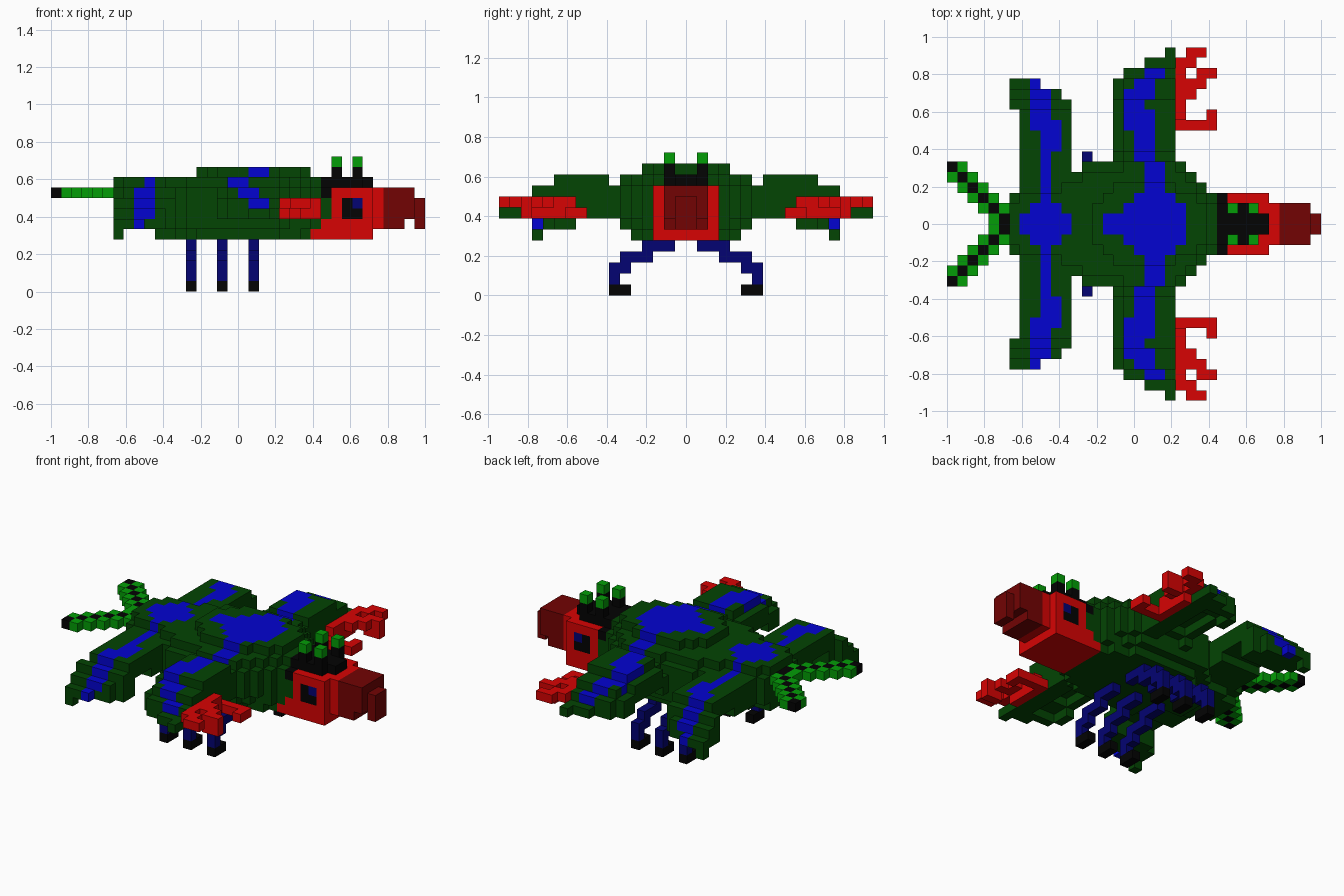
import bpy, bmesh
from mathutils import Vector

cube = bpy.data.objects.get("Cube")
if cube:
    bpy.data.objects.remove(cube, do_unlink=True)

U = 1 / 18  # edge of one block
COLOURS = {
    "dark_green": (0.001, 0.058, 0.001),
    "bright_green": (0.001, 0.34, 0.002),
    "red": (0.68, 0.001, 0.001),
    "dark_red": (0.17, 0.001, 0.001),
    "black": (0.001, 0.001, 0.001),
    "blue": (0.001, 0.001, 0.64),
    "navy": (0.001, 0.001, 0.17),
}
NAMES = list(COLOURS)
mats = []
for name, rgb in COLOURS.items():
    m = bpy.data.materials.new(name)
    m.use_nodes = True
    m.diffuse_color = (*rgb, 1)
    bsdf = m.node_tree.nodes["Principled BSDF"]
    bsdf.inputs["Base Color"].default_value = (*rgb, 1)
    bsdf.inputs["Roughness"].default_value = 0.9
    mats.append(m)

cells = {}  # (i, j, k) -> [part, colour]; the first part to claim a block keeps it


def add(part, colour, i, j, k):
    """Fill inclusive block ranges on the +y half and mirror them to -y."""
    for a in range(i[0], i[1] + 1):
        for b in range(j[0], j[1] + 1):
            for c in range(k[0], k[1] + 1):
                for s, side in ((b, "far"), (-1 - b, "near")):
                    cells.setdefault((a, s, c), [part.replace("*", side), colour])


# head: eyes, crest, antennae, skull and beak
add("eye_*", "navy", (29, 29), (2, 2), (8, 8))
add("eye_*", "black", (28, 29), (2, 2), (7, 8))
for i in (27, 29):
    add("antennae_*", "black", (i, i), (1, 1), (11, 11))
    add("antennae_*", "bright_green", (i, i), (1, 1), (12, 12))
add("crest", "black", (26, 29), (0, 1), (10, 10))
add("crest", "black", (30, 30), (0, 0), (10, 10))
add("crest", "black", (26, 26), (0, 2), (9, 9))
for k, start in zip(range(5, 10), (25, 26, 27, 27, 27)):
    add("head", "red", (start, 30), (0, 2), (k, k))
add("head", "red", (31, 31), (0, 1), (6, 9))
add("beak", "dark_red", (32, 33), (0, 1), (6, 9))
add("beak", "dark_red", (34, 34), (0, 1), (7, 9))
add("beak", "dark_red", (35, 35), (0, 0), (6, 8))

# forked tail: black diagonal edged with bright green
for n in range(6):
    j = 5 - n
    add("tail_*", "black", (n, n), (j, j), (9, 9))
    if n < 5:
        add("tail_*", "bright_green", (n + 1, n + 1), (j, j), (9, 9))
    if n > 0:
        add("tail_*", "bright_green", (n - 1, n - 1), (j, j), (9, 9))

# three pairs of bent legs with black feet
for n, i in enumerate((13, 16, 19)):
    part = ("rear", "middle", "front")[n] + "_leg_*"
    add(part, "black", (i, i), (5, 6), (0, 0))
    for j, k in (((6, 6), 1), ((5, 6), 2), ((3, 5), 3), ((1, 3), 4)):
        add(part, "navy", (i, i), j, (k, k))

# claws on the front wing tips
add("claw_*", "red", (22, 22), (12, 15), (8, 8))
add("claw_*", "red", (22, 22), (9, 13), (7, 7))
add("claw_*", "red", (22, 22), (10, 11), (8, 8))
add("claw_*", "red", (23, 24), (16, 16), (8, 8))
add("claw_*", "red", (23, 23), (15, 15), (8, 8))
add("claw_*", "red", (23, 24), (13, 13), (8, 8))
add("claw_*", "red", (23, 23), (12, 12), (8, 8))
add("claw_*", "red", (24, 25), (14, 14), (7, 8))
add("claw_*", "red", (23, 25), (9, 9), (7, 7))
add("claw_*", "red", (25, 25), (10, 10), (7, 7))

# front wings: a thin arch, deeper in front and one block lower behind
front_top = {6: 9, 12: 9, 13: 9, 14: 8, 15: 7, 16: 7}
front_start = {14: 17, 15: 19, 16: 21}
for j in range(5, 17):
    top = front_top.get(j, 10)
    first = front_start.get(j, 17)
    add("front_wing_*", "dark_green", (first, 21), (j, j), (max(7, top - 1), top))
    add("front_wing_*", "dark_green", (max(first, 20), 21), (j, j), (7, top))
    if j < 14:
        add("front_wing_*", "dark_green", (16, 16), (j, j), (top - 2, top - 1))

# rear wings, stepping down to a lower tip
rear_top = {11: 8, 12: 7, 13: 6}
rear_span = {11: (6, 11), 12: (6, 10), 13: (6, 8)}
for j in range(3, 14):
    add("rear_wing_*", "dark_green", rear_span.get(j, (7, 11)), (j, j),
        (6 if j > 9 else 8 if j > 6 else 7, rear_top.get(j, 9)))
add("rear_wing_*", "dark_green", (6, 6), (13, 13), (5, 5))

# body: first station of each layer and the half widths from there forward
MIDDLE = (6, [3, 3, 3, 3, 4, 4, 5] + [6] * 10 + [5, 4, 3, 3])
LAYERS = {
    5: (10, [2, 2, 3, 4] + [5] * 8 + [4, 4, 3, 3]),
    6: (6, [2, 2, 3, 3, 3, 4, 5] + [6] * 9 + [5, 4, 4, 3, 3]),
    7: MIDDLE, 8: MIDDLE, 9: MIDDLE,
    10: (6, [2, 3, 3, 3, 3, 4, 4] + [5] * 10 + [4, 3, 2]),
    11: (14, [2, 3, 4, 4, 4, 4, 4, 4, 3, 3, 2]),
}
for k, (first, widths) in LAYERS.items():
    for i, w in enumerate(widths, first):
        add("body", "dark_green", (i, i), (0, w - 1), (k, k))

# blue back markings: (first i, last i, first j, last j), on topmost blocks only
MARKINGS = [(15, 22, 0, 0), (17, 22, 1, 1), (18, 21, 2, 2), (19, 20, 3, 3),
            (19, 20, 4, 5), (18, 19, 6, 8), (17, 19, 9, 10), (17, 18, 11, 11),
            (17, 19, 12, 12), (18, 19, 13, 13), (19, 20, 14, 14),
            (7, 11, 0, 0), (8, 10, 1, 1), (9, 9, 2, 6), (9, 10, 7, 8),
            (8, 10, 9, 9), (8, 9, 10, 12), (8, 8, 13, 13)]
for i0, i1, j0, j1 in MARKINGS:
    for i in range(i0, i1 + 1):
        for j in range(j0, j1 + 1):
            for s in (j, -1 - j):
                top = max(k for k in range(13) if (i, s, k) in cells)
                cells[i, s, top][1] = "blue"


def build(part):
    """Make one object from the exposed sides of a part's blocks."""
    bm = bmesh.new()
    verts = {}
    for c, (owner, colour) in cells.items():
        if owner != part:
            continue
        for axis in range(3):
            for sign in (-1, 1):
                n = list(c)
                n[axis] += sign
                if tuple(n) in cells:
                    continue
                a, b = (axis + 1) % 3, (axis + 2) % 3
                quad = []
                for da, db in ((0, 0), (1, 0), (1, 1), (0, 1))[::sign]:
                    p = list(c)
                    p[axis] += sign > 0
                    p[a] += da
                    p[b] += db
                    p = tuple(p)
                    if p not in verts:
                        verts[p] = bm.verts.new(Vector((p[0] - 18, p[1], p[2])) * U)
                    quad.append(verts[p])
                bm.faces.new(quad).material_index = NAMES.index(colour)
    mesh = bpy.data.meshes.new(part)
    bm.to_mesh(mesh)
    bm.free()
    for m in mats:
        mesh.materials.append(m)
    bpy.context.collection.objects.link(bpy.data.objects.new(part, mesh))


for part in sorted({owner for owner, _ in cells.values()}):
    build(part)
